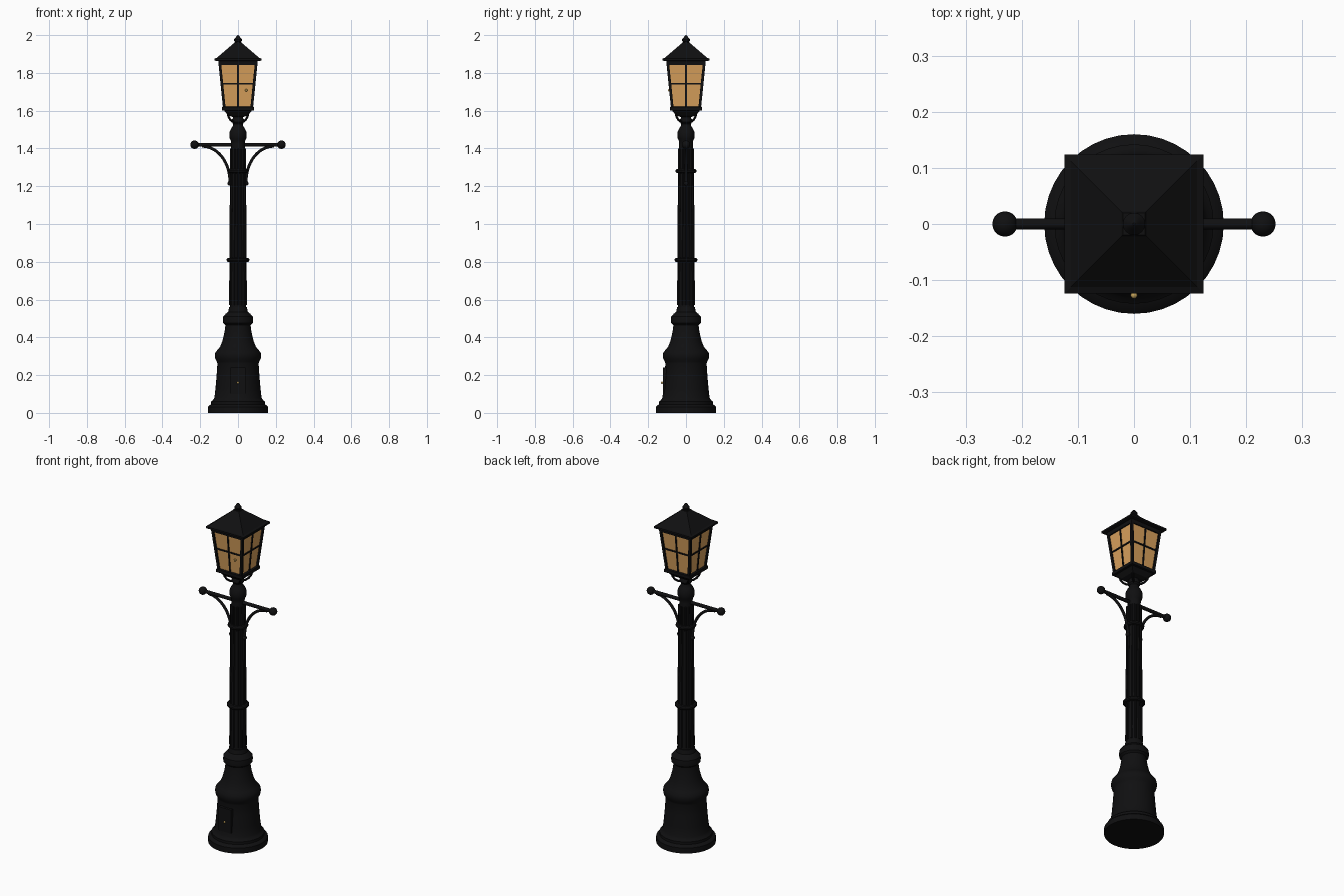
import bpy, bmesh, math
from mathutils import Vector, Matrix

if "Cube" in bpy.data.objects:
    bpy.data.objects.remove(bpy.data.objects["Cube"])


def mat(name, c):
    m = bpy.data.materials.new(name)
    m.diffuse_color = (*c, 1)
    m.use_nodes = True
    m.node_tree.nodes["Principled BSDF"].inputs["Base Color"].default_value = m.diffuse_color
    return m


IRON = mat("black_iron", (0.005, 0.005, 0.0055))
GLASS = mat("amber_glass", (0.70, 0.36, 0.11))
BRASS = mat("brass", (0.55, 0.36, 0.10))


def finish(name, bm, m, smooth=None):
    bmesh.ops.recalc_face_normals(bm, faces=bm.faces)
    me = bpy.data.meshes.new(name)
    bm.to_mesh(me)
    bm.free()
    me.materials.append(m)
    ob = bpy.data.objects.new(name, me)
    bpy.context.collection.objects.link(ob)
    if smooth:
        bpy.ops.object.select_all(action='DESELECT')
        ob.select_set(True)
        bpy.context.view_layer.objects.active = ob
        bpy.ops.object.shade_smooth_by_angle(angle=math.radians(smooth))
    return ob


def stack(bm, rings):
    """Join rings of points into a capped skin."""
    vs = [[bm.verts.new(p) for p in r] for r in rings]
    n = len(vs[0])
    for a, b in zip(vs, vs[1:]):
        for i in range(n):
            bm.faces.new((a[i], a[(i + 1) % n], b[(i + 1) % n], b[i]))
    bm.faces.new(vs[0][::-1])
    bm.faces.new(vs[-1])


def lathe(name, prof, n=32, m=IRON):
    bm = bmesh.new()
    stack(bm, [[(r * math.cos(2 * math.pi * i / n), r * math.sin(2 * math.pi * i / n), z)
                for i in range(n)] for r, z in prof])
    return finish(name, bm, m, 35)


def square(name, prof, m=IRON):
    bm = bmesh.new()
    stack(bm, [[(-h, -h, z), (h, -h, z), (h, h, z), (-h, h, z)] for h, z in prof])
    return finish(name, bm, m)


def tube(bm, pts, r, n=10, side=Vector((0, 1, 0))):
    """Sweep a round section along a planar path; side is the plane normal."""
    pts = [Vector(p) for p in pts]
    rings = []
    for i, p in enumerate(pts):
        t = (pts[min(i + 1, len(pts) - 1)] - pts[max(i - 1, 0)]).normalized()
        u = t.cross(side).normalized()
        w = t.cross(u)
        rings.append([p + r * (math.cos(a) * u + math.sin(a) * w)
                      for a in (2 * math.pi * (k + .5) / n for k in range(n))])
    stack(bm, rings)


def ball(bm, p, r):
    bmesh.ops.create_uvsphere(bm, u_segments=20, v_segments=12, radius=r,
                              matrix=Matrix.Translation(p))


def box(bm, c, s):
    bmesh.ops.create_cube(bm, size=1, matrix=Matrix.Translation(c) @ Matrix.Diagonal((*s, 1)))


# Pedestal: stepped foot, drum, bulging collar, waist and upper collar
lathe("pedestal", [(.16, 0), (.16, .032), (.152, .04), (.142, .045), (.142, .06), (.132, .068),
                   (.125, .08), (.119, .13), (.113, .2), (.109, .262), (.112, .272),
                   (.12, .285), (.123, .303), (.12, .32), (.107, .335), (.095, .35),
                   (.083, .38), (.074, .415), (.068, .45), (.067, .465), (.078, .475),
                   (.08, .49), (.078, .51), (.065, .525), (.052, .535), (.047, .56)], 40)

# Tapered shaft with raised ribs
lathe("shaft", [(.043, .55), (.043, .64), (.036, 1.42), (.036, 1.44)])
bm = bmesh.new()
for k in range(12):
    a = 2 * math.pi * k / 12
    d = Vector((math.cos(a), math.sin(a), 0))
    tube(bm, [d * .042 + Vector((0, 0, .57)), d * .0365 + Vector((0, 0, 1.40))],
         .006, 6, Vector((-d.y, d.x, 0)))
finish("shaft_ribs", bm, IRON, 40)

# Rings around the shaft
for name, z, r in (("lower_ring", .81, .06), ("upper_ring", 1.28, .055)):
    lathe(name, [(.035, z - .012), (r - .005, z - .01), (r, z - .004), (r, z + .004),
                 (r - .005, z + .01), (.035, z + .012)])

# Capital and neck under the lantern
lathe("capital", [(.036, 1.425), (.037, 1.44), (.044, 1.452), (.046, 1.47), (.044, 1.49),
                  (.035, 1.508), (.026, 1.52), (.025, 1.53), (.034, 1.54), (.034, 1.55),
                  (.027, 1.56), (.027, 1.59)])

# Ladder bar with ball ends and curved brackets
bm = bmesh.new()
tube(bm, [(-.23, 0, 1.42), (.23, 0, 1.42)], .01, 16)
for s in (-1, 1):
    ball(bm, (s * .23, 0, 1.42), .0225)
finish("ladder_bar", bm, IRON, 40)
bm = bmesh.new()
for s in (-1, 1):
    tube(bm, [(s * (.19 - .147 * math.cos(a)), 0, 1.225 + .187 * math.sin(a))
              for a in (math.pi / 2 * i / 14 for i in range(15))], .008)
    ball(bm, (s * .043, 0, 1.215), .0125)
finish("bar_brackets", bm, IRON, 40)

# Four curved struts carrying the lantern corners
bm = bmesh.new()
for k in range(4):
    a = math.pi / 4 + k * math.pi / 2
    d = Vector((math.cos(a), math.sin(a), 0))
    path = ((.02, 1.54), (.04, 1.542), (.058, 1.552), (.072, 1.57), (.082, 1.6))
    tube(bm, [d * r + Vector((0, 0, z)) for r, z in path], .006, 8, Vector((-d.y, d.x, 0)))
finish("lantern_struts", bm, IRON, 40)

# Lantern tray, glass, top rail and roof
square("lantern_tray", [(.03, 1.567), (.052, 1.575), (.073, 1.6), (.084, 1.602),
                        (.084, 1.62), (.076, 1.622)])
LO, HI = (.076, 1.62), (.100, 1.858)
square("lantern_glass", [(LO[0] - .004, LO[1]), (HI[0] - .004, HI[1])], GLASS)
square("lantern_top_rail", [(.101, 1.843), (.104, 1.866)])
square("lantern_roof", [(.118, 1.864), (.124, 1.866), (.124, 1.876), (.112, 1.88),
                        (.022, 1.957), (.02, 1.962)])
lathe("finial", [(.014, 1.955), (.015, 1.965), (.02, 1.97), (.02, 1.978), (.012, 1.988),
                 (.007, 1.996), (.002, 2.0)], 16)


# Lantern frame: corner posts and glazing bars, repeated on four sides
def half(z):
    return LO[0] + (HI[0] - LO[0]) * (z - LO[1]) / (HI[1] - LO[1])


def bar(bm, p, q, w, rot):
    p, q = rot @ Vector(p), rot @ Vector(q)
    tube(bm, [p, q], w * .707, 4, rot @ Vector((0, 1, 0)))


bm = bmesh.new()
for k in range(4):
    rot = Matrix.Rotation(k * math.pi / 2, 3, 'Z')
    a, b = half(1.62) - .003, half(1.855) - .003
    bar(bm, (-a, -a, 1.62), (-b, -b, 1.855), .014, rot)
    bar(bm, (0, -a, 1.62), (0, -b, 1.855), .008, rot)
    h = half(1.742) - .003
    bar(bm, (-h, -h, 1.742), (h, -h, 1.742), .008, rot)
finish("lantern_frame", bm, IRON)

# Latch on the lantern door
bm = bmesh.new()
ball(bm, (.043, -.089, 1.708), .007)
finish("lantern_latch", bm, BRASS, 40)

# Access door in the pedestal with its knob
bm = bmesh.new()
box(bm, (0, -.108, .17), (.08, .03, .14))
finish("access_door", bm, IRON)
bm = bmesh.new()
ball(bm, (0, -.127, .16), .006)
finish("door_knob", bm, BRASS, 40)
